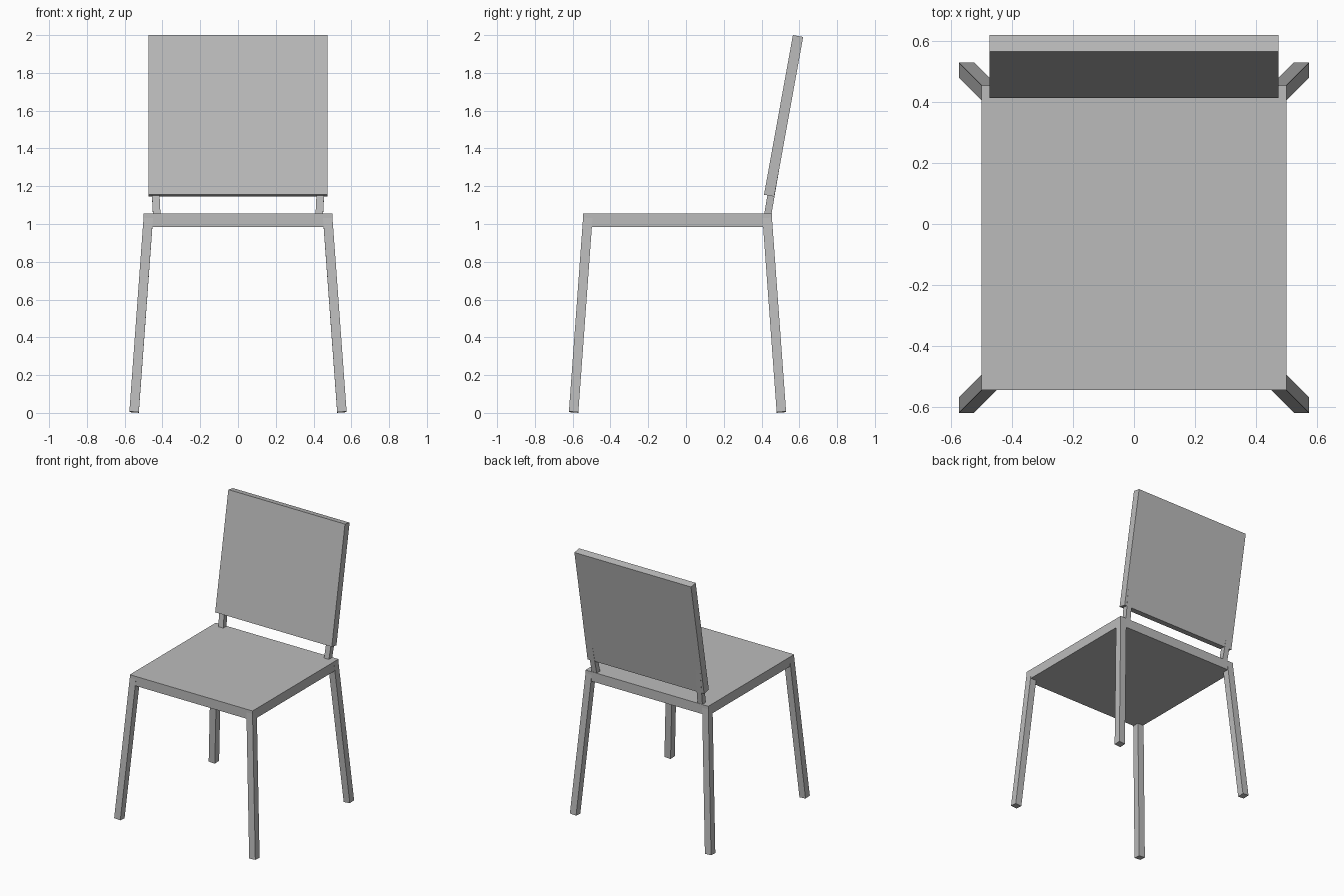
import bpy
import bmesh
from mathutils import Vector, Matrix

cube = bpy.data.objects.get("Cube")
if cube:
    bpy.data.objects.remove(cube, do_unlink=True)

# Single grey paint
grey = bpy.data.materials.new("grey")
grey.use_nodes = True
colour = (0.5, 0.5, 0.5, 1)
grey.diffuse_color = colour
grey.node_tree.nodes["Principled BSDF"].inputs["Base Color"].default_value = colour


def bar(name, start, end, width, depth):
    """Square-ended box running from start to end; width lies along x."""
    start, end = Vector(start), Vector(end)
    along = (end - start).normalized()
    across = (Vector((1, 0, 0)) - along * along.x).normalized()
    turn = Matrix((across, along.cross(across), along)).transposed().to_4x4()
    size = Matrix.Diagonal((width, depth, (end - start).length, 1))
    bm = bmesh.new()
    bmesh.ops.create_cube(bm, size=1, matrix=Matrix.Translation((start + end) / 2) @ turn @ size)
    mesh = bpy.data.meshes.new(name)
    bm.to_mesh(mesh)
    bm.free()
    mesh.materials.append(grey)
    obj = bpy.data.objects.new(name, mesh)
    bpy.context.collection.objects.link(obj)
    return obj


# Seat slab
SEAT_Y = -0.045
bar("seat", (0, SEAT_Y, 0.985), (0, SEAT_Y, 1.055), 1.0, 1.0)

# Legs splayed outward at the four corners
for side, sx in (("left", 1), ("right", -1)):
    for end, sy in (("front", -1), ("back", 1)):
        bar(f"{end}_{side}_leg",
            (sx * 0.55, SEAT_Y + sy * 0.55, 0.004),
            (sx * 0.474, SEAT_Y + sy * 0.474, 1.045), 0.05, 0.05)

    # Posts carrying the backrest
    bar(f"{side}_back_post", (sx * 0.43, 0.431, 1.04), (sx * 0.45, 0.502, 1.45), 0.04, 0.038)

# Reclined backrest panel
bar("backrest", (0, 0.44, 1.15), (0, 0.593, 1.995), 0.95, 0.055)
